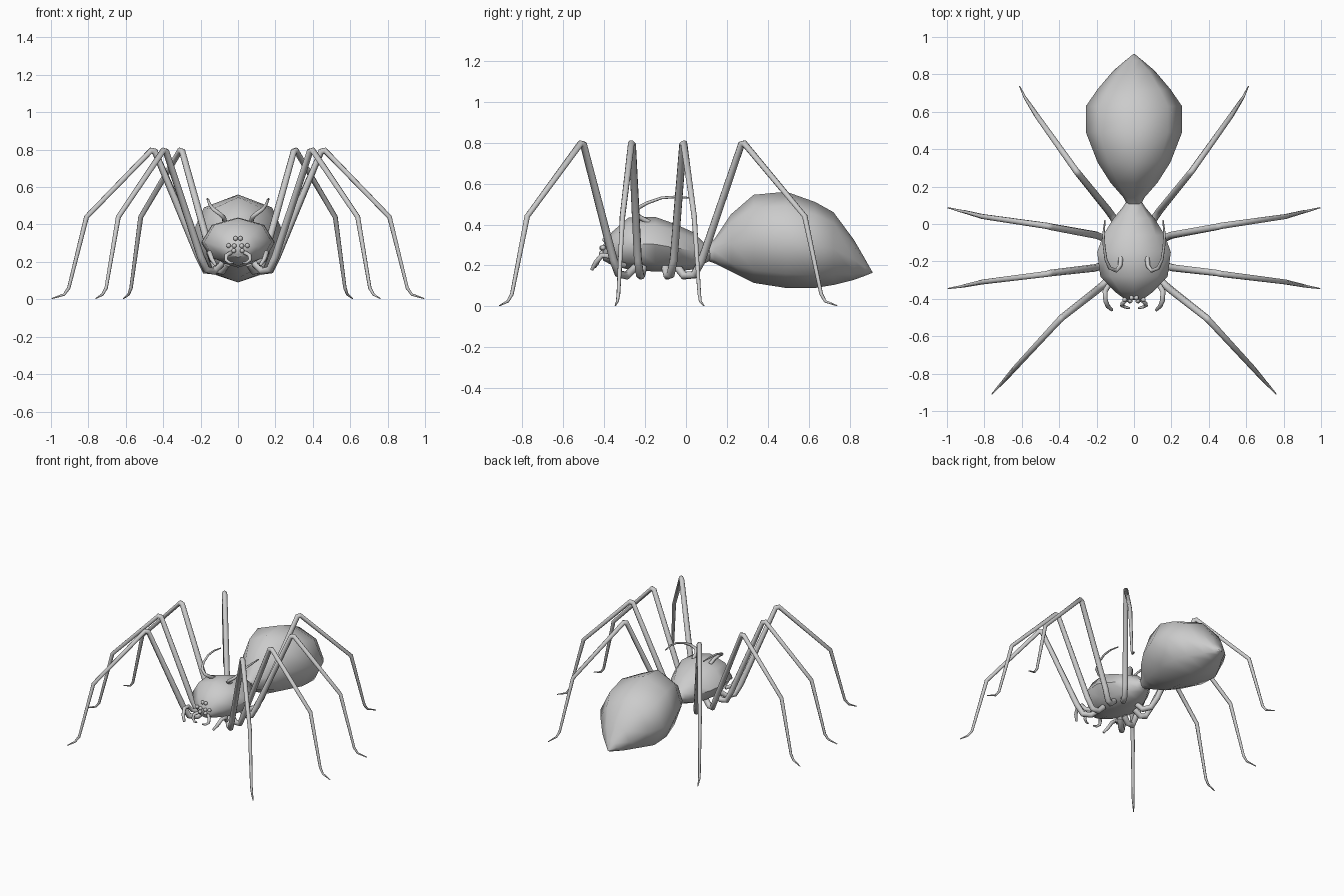
import bpy, bmesh, math
from mathutils import Vector

grey = bpy.data.materials.new("light_grey")
grey.diffuse_color = (0.6, 0.6, 0.6, 1)


def finish(name, bm, angle=50):
    bmesh.ops.recalc_face_normals(bm, faces=bm.faces)
    mesh = bpy.data.meshes.new(name)
    bm.to_mesh(mesh)
    bm.free()
    mesh.materials.append(grey)
    ob = bpy.data.objects.new(name, mesh)
    bpy.context.collection.objects.link(ob)
    bpy.ops.object.select_all(action='DESELECT')
    ob.select_set(True)
    bpy.context.view_layer.objects.active = ob
    bpy.ops.object.shade_smooth_by_angle(angle=math.radians(angle))
    return ob


def loft(bm, rings):
    """Skin a list of equal-sized point rings and cap both ends."""
    loops = [[bm.verts.new(p) for p in ring] for ring in rings]
    n = len(loops[0])
    for a, b in zip(loops, loops[1:]):
        for i in range(n):
            j = (i + 1) % n
            bm.faces.new((a[i], a[j], b[j], b[i]))
    bm.faces.new(loops[0])
    bm.faces.new(loops[-1])


def body(name, sections, sides=8):
    """Sections are (y, half width, bottom z, top z)."""
    rings = []
    for y, w, lo, hi in sections:
        rings.append([(w * math.sin(2 * math.pi * i / sides), y,
                       (lo + hi) / 2 + (hi - lo) / 2 * math.cos(2 * math.pi * i / sides))
                      for i in range(sides)])
    bm = bmesh.new()
    loft(bm, rings)
    return finish(name, bm)


def tube(name, path, radii, side, sides=8):
    """Tapered tube along a path, mirrored in x by side."""
    pts = [Vector((p[0] * side, p[1], p[2])) for p in path]
    rings, across = [], None
    for i, p in enumerate(pts):
        t = Vector()
        if i > 0:
            t += (p - pts[i - 1]).normalized()
        if i < len(pts) - 1:
            t += (pts[i + 1] - p).normalized()
        t.normalize()
        across = across or t.orthogonal()
        u = (across - t * across.dot(t)).normalized()
        across = u
        v = t.cross(u)
        rings.append([p + radii[i] * (u * math.cos(2 * math.pi * k / sides)
                                      + v * math.sin(2 * math.pi * k / sides))
                      for k in range(sides)])
    bm = bmesh.new()
    loft(bm, rings)
    return finish(name, bm, 60)


# Abdomen, pointed at the rear
body("abdomen", [
    (0.10, 0.035, 0.225, 0.295), (0.14, 0.055, 0.21, 0.33), (0.22, 0.125, 0.17, 0.45),
    (0.33, 0.195, 0.115, 0.545), (0.49, 0.257, 0.09, 0.56), (0.63, 0.257, 0.09, 0.51),
    (0.72, 0.195, 0.105, 0.46), (0.82, 0.11, 0.13, 0.325), (0.875, 0.045, 0.15, 0.23),
    (0.91, 0.002, 0.164, 0.168)])

# Front body carrying the legs
body("front_body", [
    (-0.405, 0.045, 0.225, 0.30), (-0.36, 0.105, 0.20, 0.365), (-0.28, 0.18, 0.18, 0.434),
    (-0.15, 0.197, 0.17, 0.437), (-0.06, 0.165, 0.17, 0.405), (0.03, 0.11, 0.18, 0.365),
    (0.09, 0.06, 0.21, 0.31), (0.13, 0.035, 0.23, 0.285)])

# Legs: hip, low bend, rise, knee (doubled), shin, ankle curve, toe
legs = {
    "front_leg": [(0.09, -0.25, 0.19), (0.13, -0.29, 0.15), (0.17, -0.33, 0.16), (0.20, -0.355, 0.23),
                  (0.385, -0.50, 0.79), (0.40, -0.515, 0.795), (0.64, -0.775, 0.44),
                  (0.705, -0.85, 0.06), (0.725, -0.87, 0.025), (0.76, -0.91, 0.004)],
    "second_leg": [(0.09, -0.21, 0.19), (0.13, -0.22, 0.15), (0.175, -0.225, 0.155), (0.21, -0.235, 0.23),
                   (0.445, -0.262, 0.79), (0.465, -0.267, 0.795), (0.81, -0.31, 0.44),
                   (0.905, -0.33, 0.06), (0.93, -0.335, 0.025), (0.995, -0.345, 0.004)],
    "third_leg": [(0.09, -0.10, 0.19), (0.13, -0.09, 0.15), (0.165, -0.075, 0.155), (0.20, -0.06, 0.23),
                  (0.445, -0.015, 0.79), (0.465, -0.01, 0.795), (0.81, 0.04, 0.44),
                  (0.905, 0.065, 0.06), (0.93, 0.07, 0.025), (0.995, 0.087, 0.004)],
    "rear_leg": [(0.06, -0.04, 0.19), (0.085, -0.01, 0.15), (0.115, 0.04, 0.155), (0.14, 0.075, 0.22),
                 (0.298, 0.27, 0.79), (0.31, 0.285, 0.795), (0.52, 0.58, 0.44),
                 (0.572, 0.66, 0.06), (0.585, 0.68, 0.025), (0.612, 0.737, 0.004)],
}
leg_radii = [0.02, 0.02, 0.02, 0.02, 0.018, 0.017, 0.0135, 0.009, 0.007, 0.003]

# Small paired limbs: back horns, feelers, jaws
small = {
    "back_horn": ([(0.07, -0.18, 0.41), (0.075, -0.225, 0.435), (0.095, -0.25, 0.455),
                   (0.13, -0.235, 0.48), (0.15, -0.19, 0.505), (0.16, -0.12, 0.53),
                   (0.163, -0.05, 0.535), (0.155, 0.02, 0.53)],
                  [0.013, 0.012, 0.011, 0.010, 0.008, 0.007, 0.006, 0.004]),
    "feeler": ([(0.11, -0.30, 0.20), (0.14, -0.335, 0.21), (0.155, -0.36, 0.245),
                (0.152, -0.41, 0.25), (0.14, -0.44, 0.215), (0.118, -0.46, 0.18)],
               [0.014, 0.014, 0.014, 0.013, 0.012, 0.008]),
    "jaw": ([(0.02, -0.37, 0.245), (0.04, -0.405, 0.248), (0.062, -0.425, 0.235),
             (0.065, -0.435, 0.21), (0.045, -0.445, 0.195), (0.022, -0.45, 0.195)],
            [0.011, 0.011, 0.011, 0.010, 0.008, 0.005]),
}
for side, tag in ((-1, "left"), (1, "right")):
    for name, path in legs.items():
        tube(f"{tag}_{name}", path, leg_radii, side)
    for name, (path, radii) in small.items():
        tube(f"{tag}_{name}", path, radii, side)

    # Four eyes on each side of the face
    for i, p in enumerate([(0.013, -0.395, 0.325), (0.02, -0.41, 0.285),
                           (0.05, -0.405, 0.287), (0.022, -0.412, 0.26)]):
        bm = bmesh.new()
        bmesh.ops.create_uvsphere(bm, u_segments=10, v_segments=6, radius=0.013)
        bmesh.ops.translate(bm, verts=bm.verts, vec=(p[0] * side, p[1], p[2]))
        finish(f"{tag}_eye_{i + 1}", bm)
